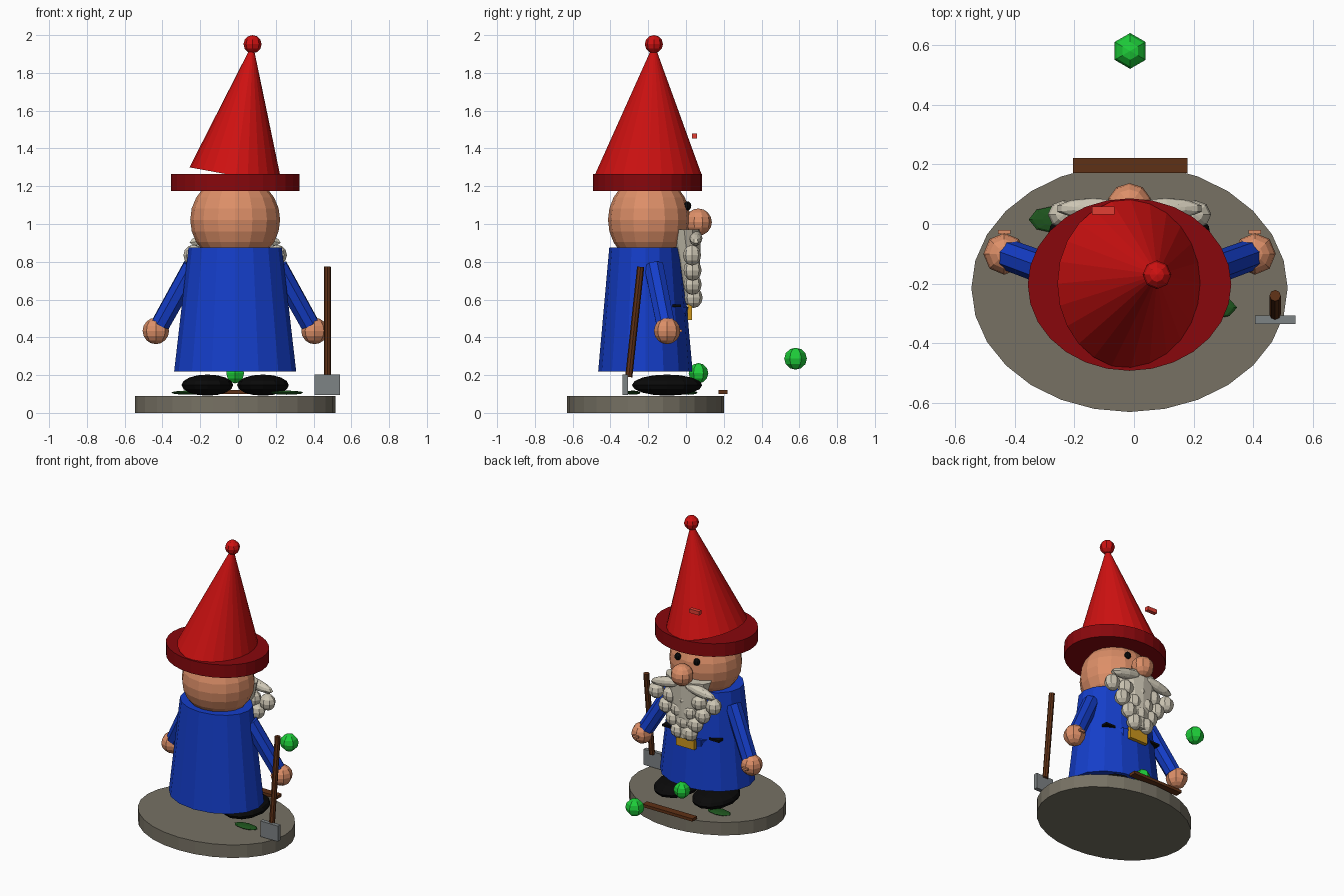
import bpy, bmesh
from mathutils import Matrix, Vector

if "Cube" in bpy.data.objects:
    bpy.data.objects.remove(bpy.data.objects["Cube"], do_unlink=True)

CX, CY = -0.015, -0.215  # axis of the figure


def material(name, r, g, b):
    linear = [(c / 255) ** 2.2 for c in (r, g, b)] + [1]
    m = bpy.data.materials.new(name)
    m.use_nodes = True
    m.diffuse_color = linear
    m.node_tree.nodes["Principled BSDF"].inputs["Base Color"].default_value = linear
    return m


RED = material("red", 205, 24, 24)
DARK_RED = material("dark_red", 135, 16, 20)
BRIGHT_RED = material("bright_red", 225, 65, 55)
SKIN = material("skin", 220, 142, 104)
BLUE = material("blue", 27, 64, 200)
WHITE = material("off_white", 205, 198, 180)
BLACK = material("black", 18, 18, 18)
BROWN = material("brown", 95, 52, 28)
STONE = material("stone", 118, 113, 100)
METAL = material("metal", 125, 130, 132)
GREEN = material("green", 35, 205, 60)
LEAF = material("leaf_green", 35, 85, 35)
GOLD = material("gold", 205, 150, 35)


def finish(name, bm, mat):
    bmesh.ops.recalc_face_normals(bm, faces=bm.faces)
    mesh = bpy.data.meshes.new(name)
    bm.to_mesh(mesh)
    bm.free()
    mesh.materials.append(mat)
    obj = bpy.data.objects.new(name, mesh)
    bpy.context.collection.objects.link(obj)
    return obj


def ball(name, mat, centre, radii, segments=10, rings=8, roll=0):
    bm = bmesh.new()
    matrix = Matrix.Translation(centre) @ Matrix.Rotation(roll, 4, 'Y') @ Matrix.Diagonal((*radii, 1))
    bmesh.ops.create_uvsphere(bm, u_segments=segments, v_segments=rings, radius=1, matrix=matrix)
    return finish(name, bm, mat)


def box(name, mat, centre, size):
    bm = bmesh.new()
    bmesh.ops.create_cube(bm, size=1, matrix=Matrix.Translation(centre) @ Matrix.Diagonal((*size, 1)))
    return finish(name, bm, mat)


def frustum(name, mat, bottom, top, rx, ry, taper=1.0, sides=24, drop=0):
    """Elliptical cone section; drop lowers its +x edge."""
    bm = bmesh.new()
    bmesh.ops.create_cone(bm, cap_ends=True, segments=sides, radius1=1, radius2=taper, depth=1)
    start, axis = Vector(bottom), Vector(top) - Vector(bottom)
    for v in bm.verts:
        x, y, z = v.co
        v.co = start + axis * (z + 0.5) + Vector((x * rx, y * ry, -x * drop))
    return finish(name, bm, mat)


def rod(name, mat, start, end, radius, taper=1.0, sides=8):
    a, b = Vector(start), Vector(end)
    bm = bmesh.new()
    matrix = Matrix.Translation((a + b) / 2) @ (b - a).to_track_quat('Z', 'Y').to_matrix().to_4x4()
    bmesh.ops.create_cone(bm, cap_ends=True, segments=sides, radius1=radius,
                          radius2=radius * taper, depth=(b - a).length, matrix=matrix)
    return finish(name, bm, mat)


# Stone base
frustum("base", STONE, (CX, CY, 0), (CX, CY, 0.09), 0.53, 0.415, sides=28)

# Robe and head
frustum("robe", BLUE, (CX, CY, 0.22), (CX, CY, 0.875), 0.323, 0.25, 0.765, 16)
ball("head", SKIN, (CX, -0.195, 1.022), (0.238, 0.218, 0.237), 16, 12)
ball("nose", SKIN, (CX, 0.065, 1.01), (0.074, 0.072, 0.072))

# Hat
frustum("hat_brim", DARK_RED, (CX, -0.203, 1.175), (CX, -0.203, 1.265), 0.341, 0.289, sides=28)
frustum("hat_cone", RED, (-0.012, -0.2, 1.255), (0.077, -0.17, 1.95), 0.245, 0.285, 0.01, 24, 0.045)
ball("hat_pompom", RED, (0.077, -0.17, 1.952), (0.048, 0.048, 0.048), 8, 6)
box("red_chip", BRIGHT_RED, (-0.103, 0.045, 1.465), (0.075, 0.027, 0.027))

# Paired parts
for side, label in ((-1, "right"), (1, "left")):
    def at(x, y, z):
        return (CX + side * x, y, z)

    ball(label + "_eye", BLACK, at(0.073, 0.008, 1.096), (0.023, 0.02, 0.024), 8, 6)
    rod(label + "_arm", BLUE, at(0.225, -0.17, 0.775), at(0.395, -0.108, 0.47), 0.055, 0.95)
    ball(label + "_hand", SKIN, at(0.42, -0.1, 0.434), (0.07, 0.07, 0.07), 8, 8)
    box(label + "_thumb", SKIN, at(0.42, -0.027, 0.434), (0.042, 0.014, 0.014))
    ball(label + "_shoe", BLACK, at(0.147, -0.1, 0.147), (0.137, 0.186, 0.056), 12, 8)
    box(label + "_belt_end", BLACK, at(0.18, -0.05, 0.567), (0.075, 0.045, 0.015))
    ball(label + "_moustache", WHITE, at(0.12, 0.052, 0.925), (0.13, 0.035, 0.034), 10, 6, side * 0.2)

# Beard: tapered core covered with rows of curls
frustum("beard_core", WHITE, (CX, 0.035, 0.57), (CX, -0.01, 0.97), 0.06, 0.032, 2.8, 12)
rows = ((0.835, 0.032, 0.22, 5), (0.755, 0.035, 0.14, 4), (0.68, 0.035, 0.085, 3), (0.61, 0.04, 0.045, 2))
for z, y, half, count in rows:
    for i in range(count):
        x = half * (2 * i / (count - 1) - 1)
        ball("beard_curl", WHITE, (CX + x, y, z), (0.054, 0.048, 0.055), 8, 6)

# Pocket and buckle
frustum("pocket", BLUE, (CX, -0.06, 0.43), (CX, -0.045, 0.56), 0.115, 0.055, 1.3, 8)
box("buckle", GOLD, (CX, 0.02, 0.535), (0.14, 0.025, 0.085))

# Spade
rod("spade_handle", BROWN, (0.473, -0.303, 0.19), (0.473, -0.24, 0.773), 0.019)
box("spade_blade", METAL, (0.473, -0.321, 0.149), (0.135, 0.028, 0.108))

# Ground pieces
ball("front_green_ball", GREEN, (CX, 0.066, 0.21), (0.054, 0.052, 0.054), 6, 6)
ball("far_green_ball", GREEN, (-0.013, 0.58, 0.287), (0.06, 0.06, 0.058), 6, 6)
ball("leaf_a", LEAF, (-0.265, 0.015, 0.107), (0.088, 0.046, 0.011), 8, 6)
ball("leaf_b", LEAF, (0.258, -0.28, 0.107), (0.088, 0.04, 0.011), 8, 6)
box("plank", BROWN, (-0.012, 0.196, 0.11), (0.384, 0.05, 0.02))
